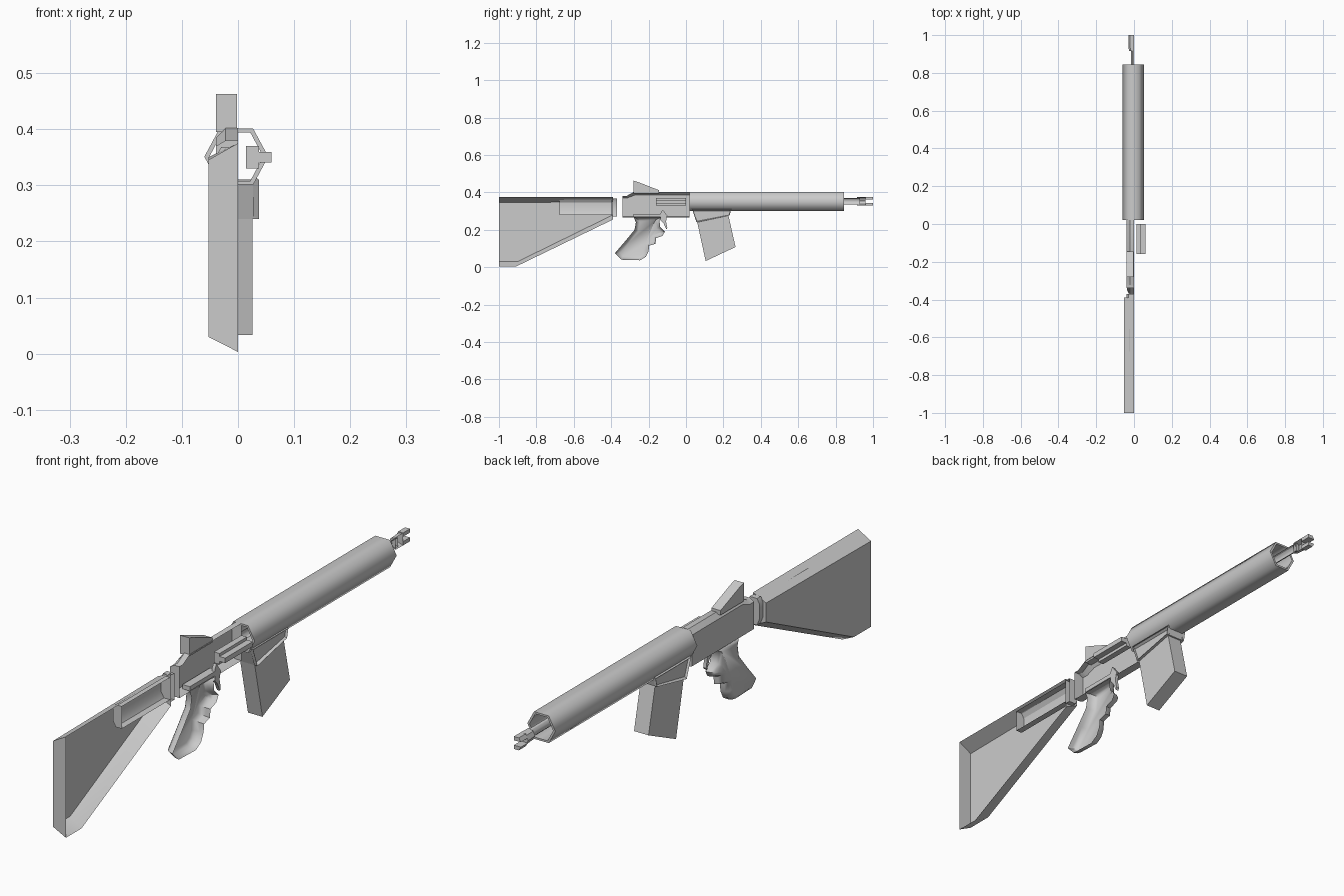
import bpy, bmesh, math

if "Cube" in bpy.data.objects:
    bpy.data.objects.remove(bpy.data.objects["Cube"])


def loft(name, rings, cap_start=True, cap_end=True, closed=True, angle=30):
    """Skin matching rings of points; ends can be capped."""
    bm = bmesh.new()
    vs = [[bm.verts.new(p) for p in r] for r in rings]
    n = len(rings[0])
    for a, b in zip(vs, vs[1:]):
        for i in range(n if closed else n - 1):
            j = (i + 1) % n
            bm.faces.new((a[i], a[j], b[j], b[i]))
    if cap_start:
        bm.faces.new(vs[0][::-1])
    if cap_end:
        bm.faces.new(vs[-1])
    bmesh.ops.recalc_face_normals(bm, faces=bm.faces)
    me = bpy.data.meshes.new(name)
    bm.to_mesh(me)
    bm.free()
    ob = bpy.data.objects.new(name, me)
    bpy.context.collection.objects.link(ob)
    bpy.context.view_layer.objects.active = ob
    ob.select_set(True)
    bpy.ops.object.shade_smooth_by_angle(angle=math.radians(angle))
    ob.select_set(False)
    return ob


def at(x, profile):
    return [(x, y, z) for y, z in profile]


def slab(name, profile, x0, x1):
    return loft(name, [at(x0, profile), at(x1, profile)])


def box(name, x, y, z):
    return slab(name, [(y[0], z[0]), (y[1], z[0]), (y[1], z[1]), (y[0], z[1])], *x)


def inset(profile, d):
    """Move a counter-clockwise profile inward by d, mitred."""
    out = []
    n = len(profile)
    for i, (y, z) in enumerate(profile):
        (ya, za), (yb, zb) = profile[i - 1], profile[(i + 1) % n]
        la, lb = math.hypot(y - ya, z - za), math.hypot(yb - y, zb - z)
        n1 = (-(z - za) / la, (y - ya) / la)
        n2 = (-(zb - z) / lb, (yb - y) / lb)
        k = d / max(0.5, 1 + n1[0] * n2[0] + n1[1] * n2[1])
        out.append((y + k * (n1[0] + n2[0]), z + k * (n1[1] + n2[1])))
    return out


def half_tube(name, stations, zc, steps=6, caps=(True, True)):
    """Half-round tube on the -x side, open at x = 0; stations are (y, rx, rz)."""
    rings = []
    for y, rx, rz in stations:
        rings.append([(-rx * math.sin(math.pi * i / steps), y,
                       zc + rz * math.cos(math.pi * i / steps)) for i in range(steps + 1)])
    return loft(name, rings, *caps, closed=False)


# Stock: half shell, open along the middle plane
stock_in = [(-1, .003), (-.91, .003), (-.39, .255), (-.39, .375), (-1, .375)]
stock_out = [(-1, .03), (-.9, .03), (-.39, .28), (-.39, .35), (-1, .345)]
loft("stock", [at(0, stock_in), at(-.053, stock_out)], cap_start=False, angle=40)

# Connector running from the receiver into the stock
conn = [(0, .28), (-.025, .28), (-.036, .3), (-.036, .345), (-.025, .362), (0, .362)]
loft("stock_connector", [[(x, y, z) for x, z in conn] for y in (-.675, -.395)],
     True, False, closed=False)
collar = [(0, .27), (-.03, .27), (-.04, .295), (-.04, .35), (-.03, .368), (0, .368)]
loft("stock_collar", [[(x, y, z) for x, z in collar] for y in (-.392, -.37)],
     True, True, closed=False)

# Receiver half shell with chamfered upper edge
rec_in = [(-.34, .265), (.02, .265), (.02, .402), (-.28, .402), (-.32, .38), (-.34, .38)]
rec_out = [(-.34, .27), (.02, .27), (.02, .385), (-.275, .385), (-.315, .37), (-.34, .37)]
loft("receiver", [at(0, rec_in), at(-.022, rec_in), at(-.039, rec_out)], cap_start=False)

# Rear sight wedge
sight = [(-.28, .395), (-.145, .395), (-.145, .412), (-.255, .455), (-.28, .463)]
slab("rear_sight", sight, -.039, -.002)

# Charging handle on the right side
box("charging_handle_base", (.014, .037), (-.16, 0), (.33, .37))
box("charging_handle_rail", (.037, .06), (-.16, 0), (.341, .359))

# Handguard: hollow hexagonal tube
def hexagon(y, rx, rz, hx):
    pts = [(rx, 0), (hx, rz), (-hx, rz), (-rx, 0), (-hx, -rz), (hx, -rz)]
    return [(x - .003, y, .351 + z) for x, z in pts]


outer = [hexagon(y, .057, .05, .03) for y in (.02, .845)]
inner = [hexagon(y, .048, .043, .025) for y in (.845, .02)]
loft("handguard", outer + inner + outer[:1], False, False, angle=65)

# Barrel and notched muzzle
half_tube("barrel", [(.02, .015, .017), (.93, .015, .017)], .353)
half_tube("muzzle", [(.915, .027, .022), (.96, .03, .023)], .353, 4)
for s in (-1, 1):
    z0, z1 = .353 + s * .009, .353 + s * .023
    prong = [(0, z0), (-.028, z0), (-.02, z1), (0, z1)]
    loft("muzzle_prong", [[(x, y, z) for x, z in prong] for y in (.96, 1)])

# Magazine well, flaring below a narrow collar
well_a = [(.06, .24), (.232, .277), (.24, .31), (.035, .31)]
well_b = [(.055, .245), (.235, .28), (.238, .318), (.03, .318)]
def well_ring(half, prof):
    return at(half - .004, prof)


loft("magazine_well", [well_ring(-.031, well_b), well_ring(-.041, well_a),
                       well_ring(.041, well_a), well_ring(.031, well_b)])

# Magazine
slab("magazine", [(.058, .25), (.105, .033), (.265, .108), (.225, .285)], -.033, .026)

# Grip with finger grooves: rounded half shell
grip = [(-.28, .27), (-.268, .24), (-.275, .2), (-.32, .145), (-.38, .075), (-.345, .04),
        (-.245, .037), (-.215, .055), (-.2, .085), (-.197, .115), (-.163, .125),
        (-.16, .155), (-.125, .168), (-.113, .19), (-.138, .215), (-.142, .25), (-.125, .27)]
loft("grip", [at(0, grip), at(-.016, inset(grip, .003)), at(-.029, inset(grip, .010)),
              at(-.036, inset(grip, .02))], cap_start=False, angle=50)
box("grip_plate", (-.03, 0), (-.28, -.12), (.268, .284))

# Trigger hook
trigger = [(-.135, .25), (-.12, .235), (-.105, .202), (-.1, .21), (-.107, .245),
           (-.1, .275), (-.125, .308), (-.135, .29)]
slab("trigger", trigger, -.012, 0)
